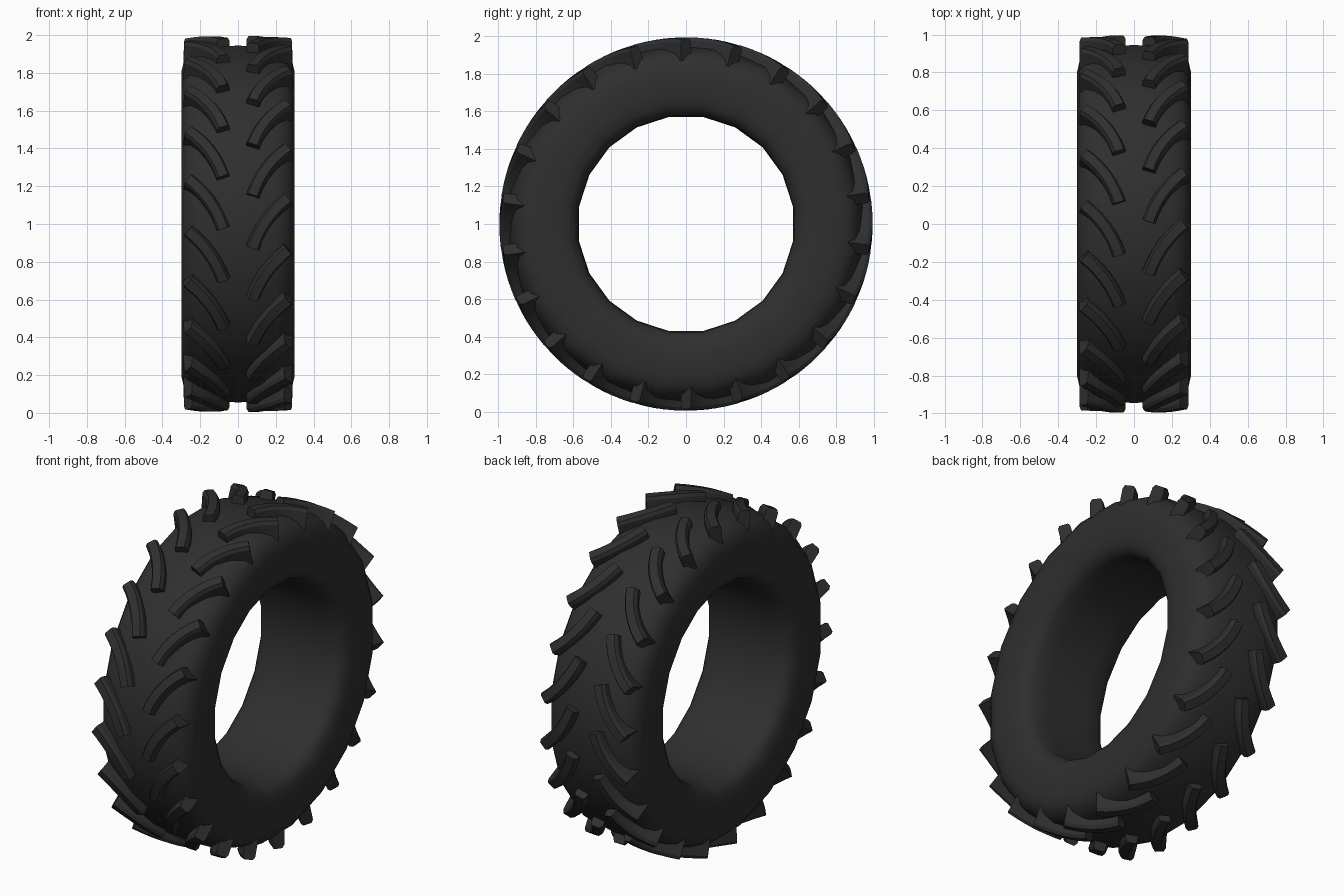
import bpy, bmesh, math
from mathutils import Vector

if "Cube" in bpy.data.objects:
    bpy.data.objects.remove(bpy.data.objects["Cube"])

rubber = bpy.data.materials.new("dark_rubber")
rubber.diffuse_color = (0.028, 0.028, 0.028, 1)
rubber.use_nodes = True
rubber.node_tree.nodes["Principled BSDF"].inputs["Base Color"].default_value = rubber.diffuse_color


def wheel_point(x, r, phi):
    # phi runs from the front (-y) over the top (+z)
    return Vector((x, -r * math.cos(phi), 1 + r * math.sin(phi)))


def finish(name, bm, angle):
    bmesh.ops.recalc_face_normals(bm, faces=bm.faces[:])
    mesh = bpy.data.meshes.new(name)
    bm.to_mesh(mesh)
    bm.free()
    mesh.materials.append(rubber)
    obj = bpy.data.objects.new(name, mesh)
    bpy.context.collection.objects.link(obj)
    bpy.ops.object.select_all(action='DESELECT')
    obj.select_set(True)
    bpy.context.view_layer.objects.active = obj
    bpy.ops.object.shade_smooth_by_angle(angle=math.radians(angle))
    return obj


# Tyre body: rounded closed profile spun in 20 segments
half = [(0.0, 0.956), (0.13, 0.952), (0.21, 0.937), (0.258, 0.912), (0.287, 0.872),
        (0.3, 0.815), (0.3, 0.70), (0.287, 0.635), (0.262, 0.6), (0.22, 0.582), (0.13, 0.578), (0.0, 0.578)]
profile = half + [(-x, r) for x, r in reversed(half[1:-1])]
SEGMENTS = 20
bm = bmesh.new()
rings = [[bm.verts.new(wheel_point(x, r, math.radians(9 + i * 360 / SEGMENTS))) for x, r in profile]
         for i in range(SEGMENTS)]
n = len(profile)
for i in range(SEGMENTS):
    a, b = rings[i], rings[(i + 1) % SEGMENTS]
    for j in range(n):
        k = (j + 1) % n
        bm.faces.new((a[j], a[k], b[k], b[j]))
finish("tyre_body", bm, 60)

# Lug path (across, along tread) as a quadratic curve, and lug cross-section (sideways, radius)
P0, P1, P2 = Vector((0.078, -0.13)), Vector((0.13, 0.029)), Vector((0.265, 0.135))
STEPS = 6
LUGS = 22


def add_lug(bm, side, phase):
    rows = []
    for i in range(STEPS + 1):
        t = i / STEPS
        p = P0 * (1 - t) ** 2 + P1 * 2 * t * (1 - t) + P2 * t * t
        d = ((P1 - P0) * (1 - t) + (P2 - P1) * t).normalized()
        normal = Vector((-d.y, d.x))
        base = 0.91 - 0.04 * t
        top = 0.995 - 0.010 * t ** 3
        section = [(-0.037, base), (-0.035, top - 0.018), (-0.024, top),
                   (0.024, top), (0.035, top - 0.018), (0.037, base)]
        row = []
        for w, r in section:
            q = p + normal * w
            row.append(bm.verts.new(wheel_point(side * q.x, r, phase + q.y / 0.97)))
        rows.append(row)
    m = len(rows[0])
    for a, b in zip(rows, rows[1:]):
        for j in range(m):
            k = (j + 1) % m
            bm.faces.new((a[j], a[k], b[k], b[j]))
    bm.faces.new(rows[0])
    bm.faces.new(rows[-1])


# Staggered rows of tread lugs on both sides
for name, side, offset in (("right_tread_lugs", 1, 0.2), ("left_tread_lugs", -1, 6.2)):
    bm = bmesh.new()
    for i in range(LUGS):
        add_lug(bm, side, math.radians(offset + i * 360 / LUGS))
    finish(name, bm, 25)
